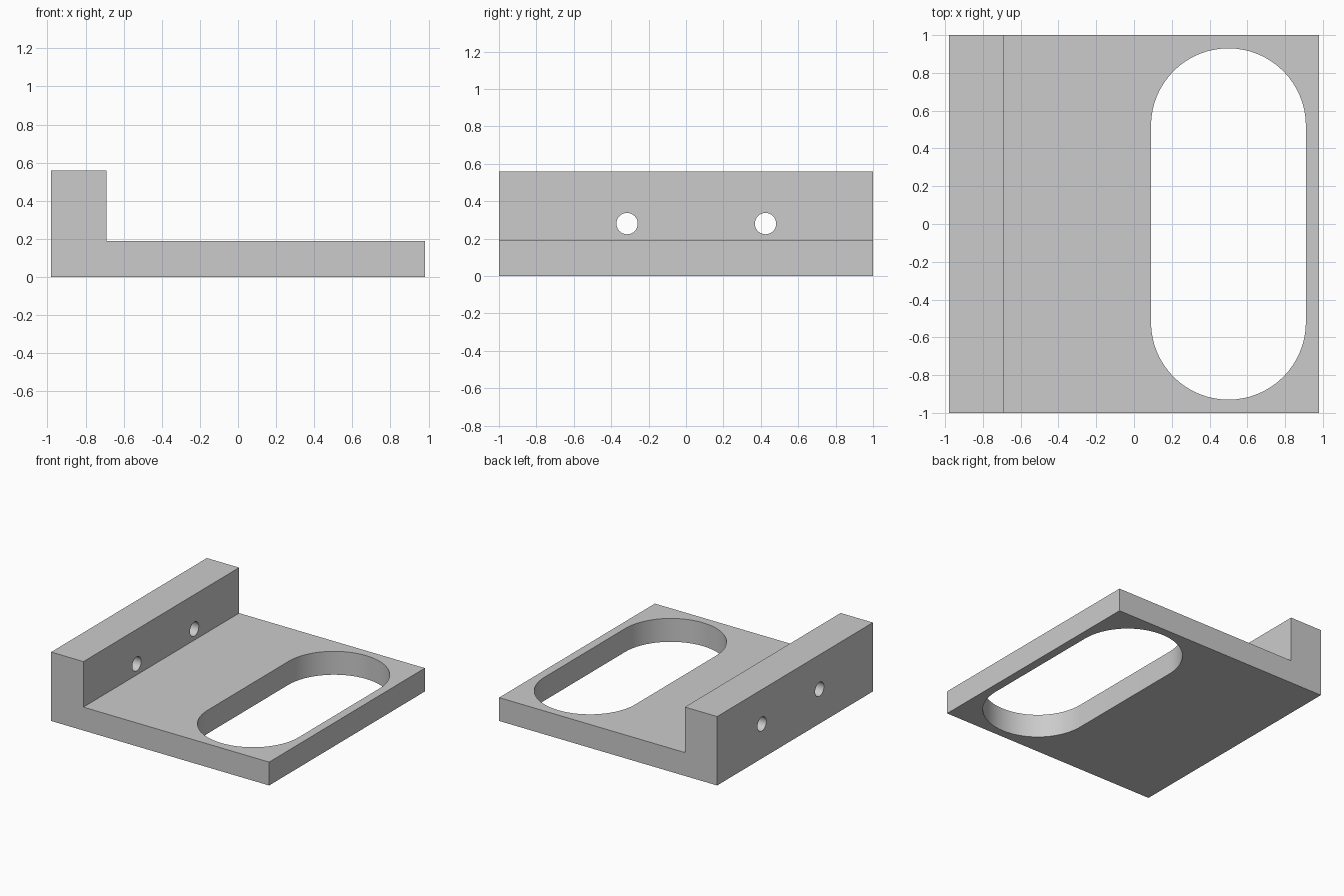
import bpy
import bmesh
import math

old = bpy.data.objects.get("Cube")
if old:
    bpy.data.objects.remove(old, do_unlink=True)

HALF_X, HALF_Y = 0.98, 1.0
WALL_X, WALL_TOP, BASE_TOP = -0.69, 0.56, 0.19
SLOT_X, SLOT_R, SLOT_ARC_Y = 0.5, 0.41, 0.52
HOLE_R, HOLE_Z = 0.057, 0.28

grey = bpy.data.materials.new("plain grey")
grey.use_nodes = True
colour = (0.6, 0.6, 0.6, 1)
grey.diffuse_color = colour
grey.node_tree.nodes["Principled BSDF"].inputs["Base Color"].default_value = colour


def prism(name, outline, sweep):
    """Solid made by sweeping a closed outline of 3D points."""
    bm = bmesh.new()
    face = bm.faces.new([bm.verts.new(p) for p in outline])
    out = bmesh.ops.extrude_face_region(bm, geom=[face])
    moved = [g for g in out["geom"] if isinstance(g, bmesh.types.BMVert)]
    bmesh.ops.translate(bm, verts=moved, vec=sweep)
    bmesh.ops.recalc_face_normals(bm, faces=bm.faces)
    mesh = bpy.data.meshes.new(name)
    bm.to_mesh(mesh)
    bm.free()
    mesh.materials.append(grey)
    obj = bpy.data.objects.new(name, mesh)
    bpy.context.collection.objects.link(obj)
    return obj


def arc(radius, start, end, steps):
    for i in range(steps + 1):
        a = start + (end - start) * i / steps
        yield radius * math.cos(a), radius * math.sin(a)


# L-shaped bracket: base plate with an upright wall on one side
profile = [(-HALF_X, 0), (HALF_X, 0), (HALF_X, BASE_TOP),
           (WALL_X, BASE_TOP), (WALL_X, WALL_TOP), (-HALF_X, WALL_TOP)]
bracket = prism("bracket", [(x, -HALF_Y, z) for x, z in profile],
                (0, 2 * HALF_Y, 0))

# Rounded slot through the base plate
slot = [(SLOT_X + x, side * SLOT_ARC_Y + y, -0.1)
        for side, start in ((1, 0), (-1, math.pi))
        for x, y in arc(SLOT_R, start, start + math.pi, 32)]
cutters = [prism("slot_cutter", slot, (0, 0, 0.5))]

# Two screw holes through the wall
for hole_y in (-0.315, 0.425):
    ring = list(arc(HOLE_R, 0, 2 * math.pi, 32))[:-1]
    cutters.append(prism("hole_cutter",
                         [(-1.1, hole_y + y, HOLE_Z + z) for y, z in ring],
                         (0.6, 0, 0)))

bpy.ops.object.select_all(action="DESELECT")
bpy.context.view_layer.objects.active = bracket
bracket.select_set(True)
for cutter in cutters:
    cutter.hide_render = True
    cut = bracket.modifiers.new("cut", "BOOLEAN")
    cut.operation = "DIFFERENCE"
    cut.solver = "EXACT"
    cut.object = cutter
    bpy.ops.object.modifier_apply(modifier=cut.name)
    bpy.data.objects.remove(cutter, do_unlink=True)

bpy.ops.object.shade_smooth_by_angle(angle=math.radians(30))
